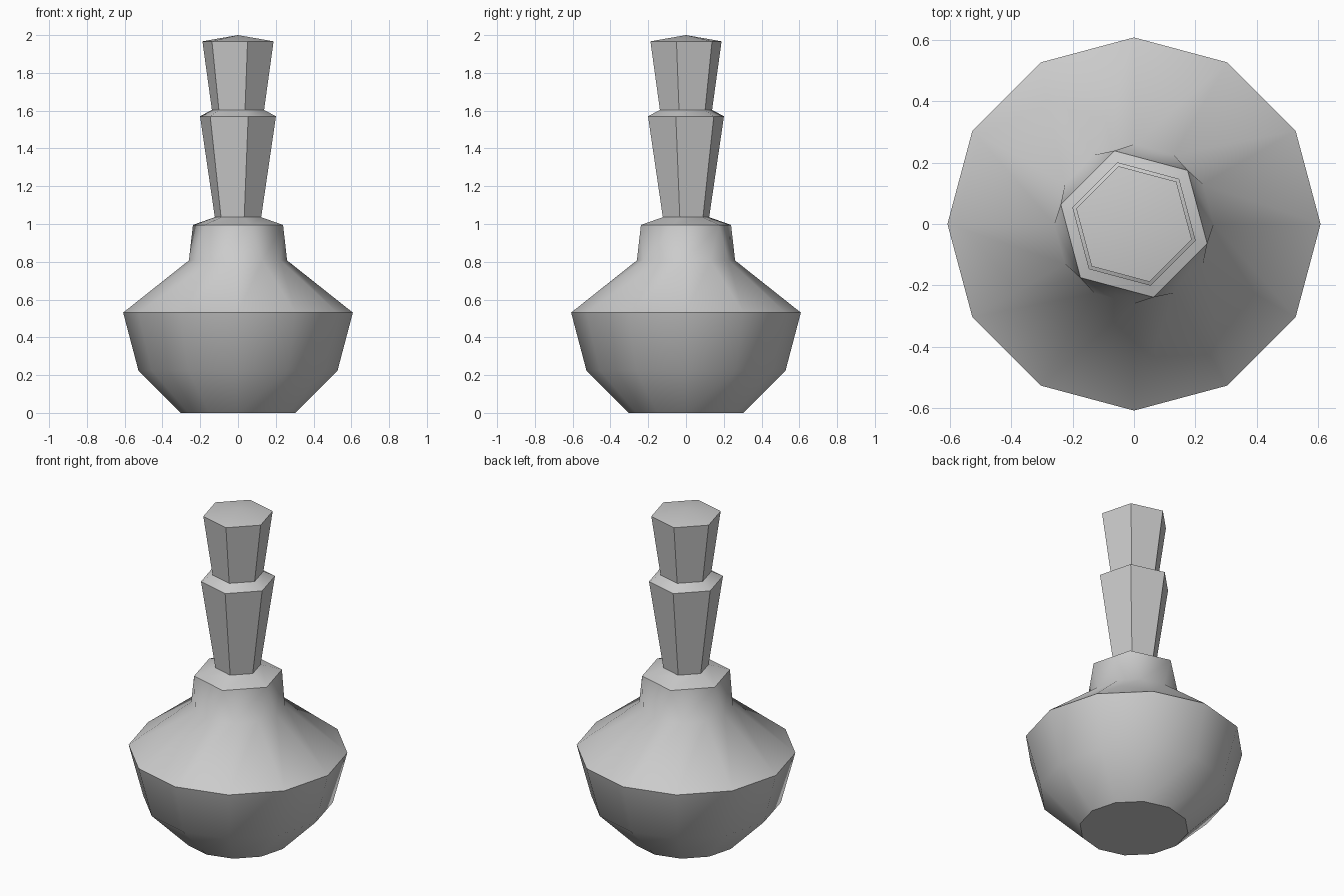
import bpy, bmesh, math

if "Cube" in bpy.data.objects:
    bpy.data.objects.remove(bpy.data.objects["Cube"])


def ring(bm, sides, radius, z, start):
    step = 2 * math.pi / sides
    a0 = math.radians(start)
    return [bm.verts.new((radius * math.cos(a0 + i * step),
                          radius * math.sin(a0 + i * step), z)) for i in range(sides)]


def bridge(bm, low, high):
    n = len(low)
    for i in range(n):
        j = (i + 1) % n
        bm.faces.new((low[i], low[j], high[j], high[i]))


def finish(bm, name):
    bmesh.ops.recalc_face_normals(bm, faces=bm.faces)
    mesh = bpy.data.meshes.new(name)
    bm.to_mesh(mesh)
    bm.free()
    obj = bpy.data.objects.new(name, mesh)
    bpy.context.collection.objects.link(obj)
    bpy.ops.object.select_all(action='DESELECT')
    obj.select_set(True)
    bpy.context.view_layer.objects.active = obj
    bpy.ops.object.shade_smooth_by_angle(angle=math.radians(45))
    return obj


# Twelve-sided vessel body with a flat base
bm = bmesh.new()
rings = [ring(bm, 12, r, z, 0) for r, z in
         [(0.303, 0), (0.527, 0.224), (0.608, 0.531), (0.26, 0.807)]]
bm.faces.new(rings[0])
for low, high in zip(rings, rings[1:]):
    bridge(bm, low, high)

# Neck: twelve sides narrowing to a turned hexagon, then the sloping shoulder
neck_top = ring(bm, 6, 0.247, 0.995, 45)
dozen = rings[-1]
for k in range(6):
    a, b, c = (dozen[(2 * k + n) % 12] for n in (1, 2, 3))
    bm.faces.new((a, b, neck_top[k]))
    bm.faces.new((b, c, neck_top[(k + 1) % 6], neck_top[k]))
bridge(bm, neck_top, ring(bm, 6, 0.127, 1.036, 45))
finish(bm, "vessel_body")

# Two flared hexagonal tiers with a low pointed cap
bm = bmesh.new()
tiers = [ring(bm, 6, r, z, 45) for r, z in
         [(0.127, 1.036), (0.208, 1.57), (0.143, 1.604), (0.195, 1.967)]]
for low, high in zip(tiers, tiers[1:]):
    bridge(bm, low, high)
tip = bm.verts.new((0, 0, 2))
for i in range(6):
    bm.faces.new((tiers[-1][i], tiers[-1][(i + 1) % 6], tip))
finish(bm, "tiered_stem")
